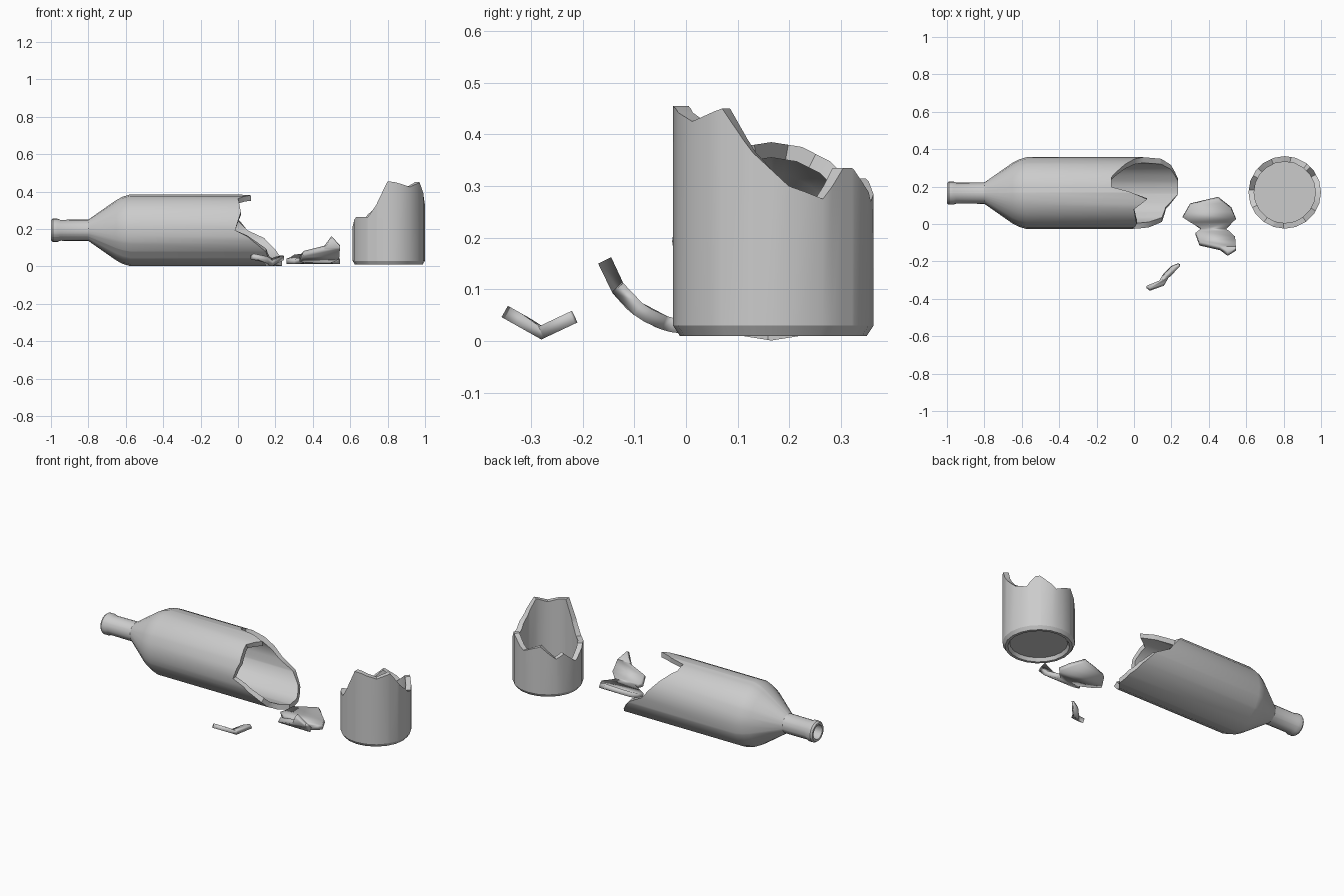
import bpy, bmesh, math

if "Cube" in bpy.data.objects:
    bpy.data.objects.remove(bpy.data.objects["Cube"])

SIDES = 20
STEP = 360 / SIDES


def finish(name, bm):
    bmesh.ops.remove_doubles(bm, verts=bm.verts, dist=1e-5)
    bmesh.ops.recalc_face_normals(bm, faces=bm.faces)
    mesh = bpy.data.meshes.new(name)
    bm.to_mesh(mesh)
    bm.free()
    ob = bpy.data.objects.new(name, mesh)
    bpy.context.collection.objects.link(ob)
    bpy.ops.object.select_all(action='DESELECT')
    bpy.context.view_layer.objects.active = ob
    ob.select_set(True)
    bpy.ops.object.shade_smooth_by_angle(angle=math.radians(30))
    return ob


def interp(pts, t):
    for (a, u), (b, v) in zip(pts, pts[1:]):
        if a <= t <= b:
            return u + (v - u) * (t - a) / (b - a)
    return pts[0][1] if t < pts[0][0] else pts[-1][1]


def broken_shell(name, profile, edge, place):
    """Turn a wall profile of (axial, radius); axial None follows the jagged edge."""
    edge = [(edge[-1][0] - 360, edge[-1][1])] + edge + [(edge[0][0] + 360, edge[0][1])]
    angles = sorted({i * STEP for i in range(SIDES)} | {a % 360 for a, _ in edge})
    bm = bmesh.new()
    columns = []
    for deg in angles:
        # keep extra columns on the flat sides of the polygon
        k = math.cos(math.radians(STEP / 2)) / math.cos(math.radians(deg % STEP - STEP / 2))
        t = math.radians(deg)
        columns.append([bm.verts.new(place(interp(edge, deg) if a is None else a,
                                           r * k * math.cos(t), r * k * math.sin(t)))
                        for a, r in profile])
    n = len(profile)
    closed = profile[0][1] > 0
    for i, c in enumerate(columns):
        d = columns[(i + 1) % len(columns)]
        for j in range(n if closed else n - 1):
            m = (j + 1) % n
            bm.faces.new((c[j], c[m], d[m], d[j]))
    return finish(name, bm)


def shard(name, outline, folds, height, thickness):
    """Flat outline, folded along lines of constant y, then thickened upward."""
    bm = bmesh.new()
    bm.faces.new([bm.verts.new((x, y, 0)) for x, y in outline])
    for y in folds:
        bmesh.ops.bisect_plane(bm, geom=bm.verts[:] + bm.edges[:] + bm.faces[:],
                               plane_co=(0, y, 0), plane_no=(0, 1, 0))
    for v in bm.verts:
        v.co.z = height(v.co.y)
    bmesh.ops.recalc_face_normals(bm, faces=bm.faces)
    bm.normal_update()
    if sum(f.normal.z for f in bm.faces) < 0:
        bmesh.ops.reverse_faces(bm, faces=bm.faces)
    ob = finish(name, bm)
    if sum(p.normal.z for p in ob.data.polygons) < 0:
        ob.data.flip_normals()
    mod = ob.modifiers.new("thickness", 'SOLIDIFY')
    mod.thickness = thickness
    mod.offset = 1
    return ob


# Bottle neck and body lying on its side, broken end toward +x
broken_shell(
    "bottle_body",
    [(-1, .054), (-.99, .062), (-.965, .062), (-.95, .056), (-.8, .057),
     (-.65, .162), (-.615, .18), (-.575, .192), (None, .192),
     (None, .162), (-.575, .162), (-.65, .132), (-.8, .038), (-1, .042)],
    [(0, .05), (30, -.03), (63, -.12), (80, -.12), (88, -.02), (100, .07),
     (117, 0), (150, .015), (180, -.015), (190, .05), (203, .10), (217, .15),
     (230, .16), (243, .17), (268, .235), (294, .235), (320, .20), (345, .14)],
    lambda a, u, v: (a, .165 + u, .193 + v))

# Bottle base standing upright with a recessed underside
broken_shell(
    "bottle_base",
    [(.03, 0), (.03, .155), (.01, .165), (.01, .181), (.03, .194),
     (None, .194), (None, .164), (.045, .164), (.045, 0)],
    [(9, .30), (30, .275), (45, .335), (52, .335), (80, .27), (112, .315),
     (138, .24), (152, .265), (176, .20), (205, .265), (235, .265), (250, .33),
     (268, .455), (280, .45), (306, .425), (329, .45), (348, .365)],
    lambda a, u, v: (.806 + u, .169 + v, a))

# Large curved fragment
R, CY, CZ = .193, .015, .205
shard("large_shard",
      [(.26, .04), (.36, -.03), (.33, -.06), (.35, -.115), (.46, -.14), (.50, -.170),
       (.545, -.143), (.54, -.08), (.49, -.03), (.545, .03), (.52, .09),
       (.45, .145), (.30, .11)],
      [CY + R * math.sin(math.radians(k * 18 - 1)) for k in range(-3, 4)],
      lambda y: CZ - math.sqrt(R * R - (y - CY) ** 2), .028)

# Small folded sliver
shard("small_shard",
      [(.067, -.343), (.085, -.357), (.16, -.33), (.19, -.275), (.245, -.215),
       (.235, -.21), (.20, -.225), (.155, -.27), (.135, -.315)],
      [-.28],
      lambda y: interp([(-.36, .048), (-.28, .003), (-.21, .036)], y), .025)
